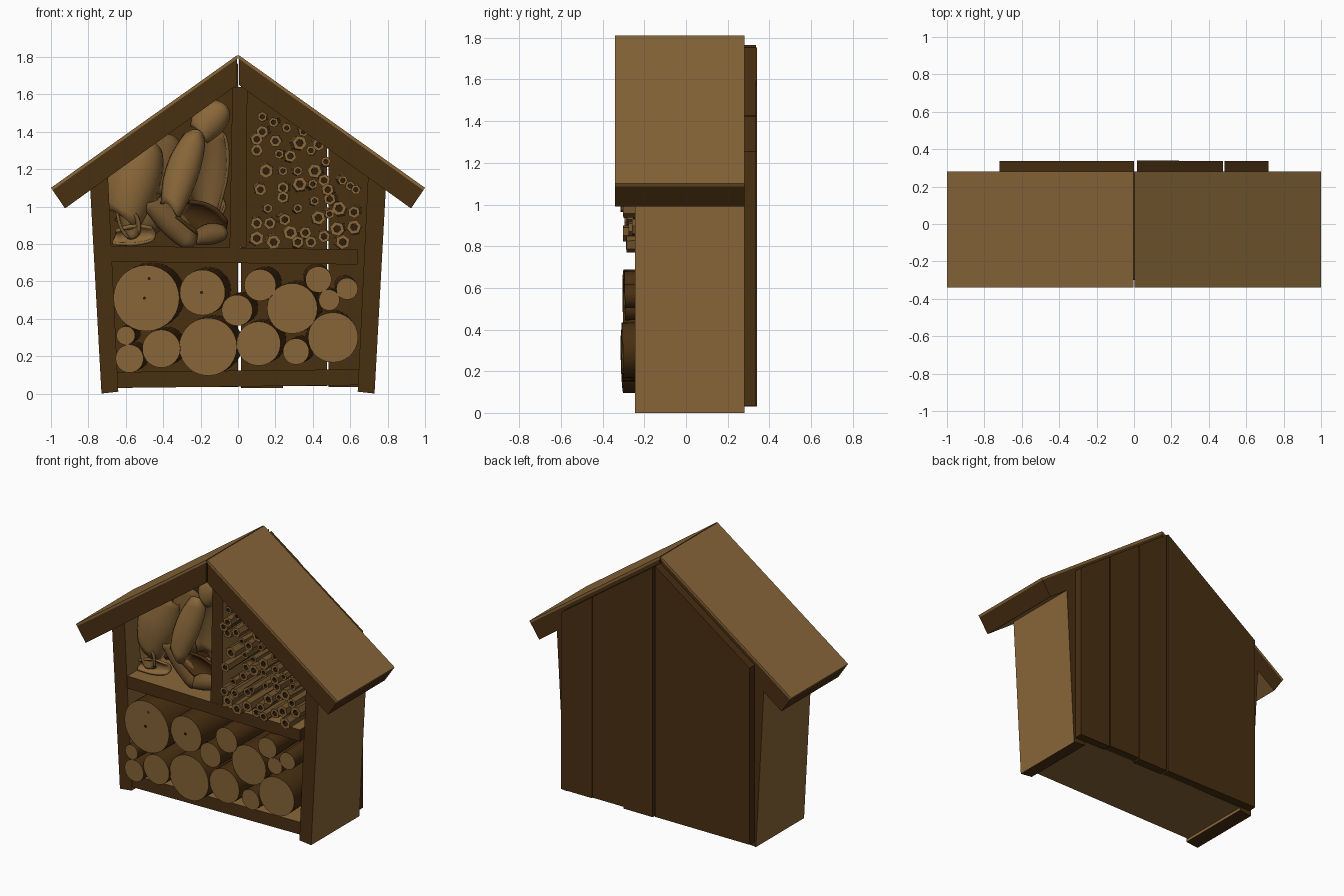
import bpy, bmesh, math, random
from mathutils import Vector, Matrix

if "Cube" in bpy.data.objects:
    bpy.data.objects.remove(bpy.data.objects["Cube"])

random.seed(4)

def mat(name, rgb):
    m = bpy.data.materials.new(name)
    m.diffuse_color = (*rgb, 1)
    m.use_nodes = True
    m.node_tree.nodes["Principled BSDF"].inputs["Base Color"].default_value = m.diffuse_color
    return m

LIGHT = mat("light_wood", (0.25, 0.135, 0.041))
DARK = mat("dark_wood", (0.066, 0.028, 0.0055))
BARK = mat("mid_bark", (0.16, 0.085, 0.026))
HOLE = mat("hole_brown", (0.03, 0.013, 0.004))

def finish(name, bm, mats, smooth=False):
    me = bpy.data.meshes.new(name)
    bm.to_mesh(me)
    bm.free()
    for m in mats:
        me.materials.append(m)
    ob = bpy.data.objects.new(name, me)
    bpy.context.collection.objects.link(ob)
    if smooth:
        bpy.ops.object.select_all(action='DESELECT')
        ob.select_set(True)
        bpy.context.view_layer.objects.active = ob
        bpy.ops.object.shade_smooth_by_angle(angle=math.radians(40))
    return ob

def board(name, pts, y0, y1, mats=(LIGHT, DARK)):
    """Front outline (x, z) extruded in y; broad faces get mats[0], edges mats[-1]."""
    bm = bmesh.new()
    a = [bm.verts.new((x, y0, z)) for x, z in pts]
    b = [bm.verts.new((x, y1, z)) for x, z in pts]
    bm.faces.new(a)
    bm.faces.new(b[::-1])
    n = len(pts)
    for i in range(n):
        j = (i + 1) % n
        bm.faces.new((a[i], b[i], b[j], a[j]))
    bmesh.ops.recalc_face_normals(bm, faces=bm.faces)
    big = max(f.calc_area() for f in bm.faces)
    for f in bm.faces:
        f.material_index = 0 if len(mats) == 1 or f.calc_area() > 0.6 * big else 1
    return finish(name, bm, mats)

def rod(name, p0, p1, r, sides, side_mat, hollow=False, spin=0.0):
    """Rod from front p0 to back p1 with light cut ends, optionally drilled."""
    p0, p1 = Vector(p0), Vector(p1)
    d = p1 - p0
    bm = bmesh.new()
    m = (Matrix.Translation((p0 + p1) / 2) @ d.to_track_quat('Z', 'Y').to_matrix().to_4x4()
         @ Matrix.Rotation(spin, 4, 'Z'))
    bmesh.ops.create_cone(bm, cap_ends=True, segments=sides, radius1=r, radius2=r,
                          depth=d.length, matrix=m)
    for f in bm.faces:
        f.material_index = 1 if len(f.verts) == 4 else 0
    if hollow:
        cap = min((f for f in bm.faces if len(f.verts) == sides),
                  key=lambda f: f.calc_center_median().y)
        bmesh.ops.inset_individual(bm, faces=[cap], thickness=r * 0.52)
        ring = bmesh.ops.extrude_discrete_faces(bm, faces=[cap])["faces"][0]
        ring.material_index = 2
        for f in bm.faces:
            if f is not ring and all(v in ring.verts for v in f.verts):
                f.material_index = 2
        bmesh.ops.translate(bm, verts=ring.verts, vec=d.normalized() * 0.05)
        for e in ring.edges:
            for f in e.link_faces:
                f.material_index = 2
    return finish(name, bm, (LIGHT, side_mat, HOLE), sides > 8)

def bark(name, p0, p1, r, arc, material, flip=1):
    """Curled strip of bark along p0-p1, bulging to the front (or back)."""
    p0, p1 = Vector(p0), Vector(p1)
    a = (p1 - p0).normalized()
    n = Vector((0, -1, 0))
    n = (n - a * n.dot(a)).normalized()
    t = a.cross(n)
    bm = bmesh.new()
    rows = []
    nu, nv = 8, 10
    for i in range(nu + 1):
        s = i / nu
        row = []
        for j in range(nv + 1):
            k = j / nv - 0.5
            th = k * arc
            rr = r * (0.7 + 0.35 * math.sin(math.pi * s)) * (1 - 0.35 * k)
            end = 0.12 * math.sin(5 * k + i) * (s - 0.5)
            p = p0.lerp(p1, s + end) + rr * (n * (math.cos(th) - 0.5) * flip + t * math.sin(th))
            row.append(bm.verts.new(p))
        rows.append(row)
    for i in range(nu):
        for j in range(nv):
            bm.faces.new((rows[i][j], rows[i][j + 1], rows[i + 1][j + 1], rows[i + 1][j]))
    ob = finish(name, bm, (material,), True)
    sol = ob.modifiers.new("thickness", 'SOLIDIFY')
    sol.thickness = 0.016
    sol.offset = 0

# Roof slabs with a thin pale top layer, and the slightly leaning side walls
for side, sx in (("left", -1), ("right", 1)):
    m = lambda pts: [(x * sx, z) for x, z in pts]
    board(f"{side}_roof_slab", m([(0.005, 1.79), (0.991, 1.087), (0.925, 0.99), (0.005, 1.65)]), -0.34, 0.28)
    board(f"{side}_roof_top", m([(0.003, 1.81), (1.0, 1.10), (0.991, 1.087), (0.003, 1.79)]), -0.34, 0.28, (LIGHT,))
    board(f"{side}_wall", m([(0.73, 0), (0.64, 0.01), (0.695, 1.155), (0.79, 1.09)]), -0.245, 0.28)

# Floor, shelf and upper divider
board("floor", [(-0.65, 0.03), (0.65, 0.045), (0.65, 0.13), (-0.65, 0.115)], -0.235, 0.28)
board("shelf", [(-0.675, 0.705), (0.64, 0.69), (0.64, 0.77), (-0.675, 0.79)], -0.24, 0.28)
board("divider", [(-0.045, 0.78), (0.045, 0.78), (0.05, 1.64), (-0.03, 1.64)], -0.235, 0.28)

# Back planks, tops cut to the roof slope
planks = [(-0.72, -0.24, 0.035, 0), (-0.24, 0.0, 0.035, 0), (0.016, 0.24, 0.03, 0.004),
          (0.24, 0.477, 0.04, 0), (0.483, 0.72, 0.035, 0)]
for i, (x0, x1, zb, extra) in enumerate(planks):
    top = lambda x: 1.765 - 0.71 * abs(x)
    board(f"back_plank_{i + 1}", [(x0, zb), (x1, zb), (x1, top(x1)), (x0, top(x0))],
          0.28, 0.336 + extra, (DARK,))

# Sawn logs below the shelf: x, z, radius
logs = [(-0.49, 0.51, .177), (-0.19, 0.54, .122), (-0.005, 0.445, .083), (0.118, 0.58, .085),
        (0.29, 0.455, .135), (0.43, 0.61, .07), (0.487, 0.50, .056), (0.583, 0.56, .058),
        (-0.60, 0.31, .05), (-0.58, 0.187, .075), (-0.41, 0.24, .102), (-0.16, 0.25, .155),
        (0.11, 0.267, .118), (0.31, 0.225, .07), (0.508, 0.30, .134)]
for i, (x, z, r) in enumerate(logs):
    y = -0.295 if z > 0.4 else -0.305
    dx = 0.03 if x < 0.4 else -0.01
    rod(f"log_{i + 1}", (x, y, z), (x + dx, 0.27, z + 0.015), r, 28, DARK)

# Small drill holes in two of the logs
for i, (x, z) in enumerate([(-0.475, 0.615), (-0.50, 0.51), (-0.195, 0.54)]):
    ob = rod(f"drill_hole_{i + 1}", (x, -0.299, z), (x, -0.292, z), 0.009, 8, HOLE)
    ob.data.materials[0] = HOLE

# Hollow six-sided sticks: x, z in hundredths
sticks = [(13, 148), (19, 145), (26, 142), (13, 140), (10, 136), (20, 135), (35, 140), (33, 134),
          (10, 130), (28, 127), (39, 130), (43, 133), (47, 124), (15, 119), (24, 119), (32, 119),
          (41, 119), (12, 109), (24, 110), (33, 112), (40, 112), (46, 114), (56, 114), (60, 111),
          (63, 109), (16, 99), (24, 105), (32, 99), (41, 103), (49, 104), (54, 99), (62, 97),
          (10, 91), (17, 91), (25, 93), (28, 86), (36, 86), (43, 94), (49, 96), (46, 84),
          (53, 88), (56, 81), (62, 89), (10, 83), (19, 81), (32, 81), (39, 81), (22, 128), (48, 109)]
for i, (x, z) in enumerate(sticks):
    r = random.choice((0.027, 0.034, 0.04))
    y = random.uniform(-0.315, -0.25)
    x, z = x / 100, z / 100
    rod(f"stick_{i + 1}", (x, y, z), (x + random.uniform(-.015, .015), 0.26, z + random.uniform(-.01, .01)),
        r, 6, BARK, True, random.uniform(0, 1))

# Curled bark filling the upper left space
pieces = [((-0.60, -0.10, 0.93), (-0.48, -0.08, 1.33), 0.14, 2.6, LIGHT, 1),
          ((-0.35, -0.16, 0.98), (-0.22, -0.10, 1.38), 0.085, 2.4, LIGHT, 1),
          ((-0.17, -0.05, 0.98), (-0.13, 0.00, 1.40), 0.11, 2.8, BARK, -1),
          ((-0.20, -0.08, 1.38), (-0.08, -0.05, 1.53), 0.09, 2.4, LIGHT, 1),
          ((-0.47, -0.10, 1.02), (-0.25, -0.12, 0.80), 0.07, 2.5, BARK, 1),
          ((-0.30, -0.14, 0.98), (-0.08, -0.10, 0.86), 0.08, 2.6, DARK, -1),
          ((-0.66, -0.14, 0.83), (-0.45, -0.12, 0.85), 0.05, 2.6, LIGHT, -1),
          ((-0.22, -0.16, 0.83), (-0.07, -0.14, 0.86), 0.05, 2.6, BARK, 1),
          ((-0.44, 0.02, 1.08), (-0.36, 0.05, 1.36), 0.11, 2.4, BARK, 1),
          ((-0.62, 0.10, 0.85), (-0.40, 0.12, 0.98), 0.10, 2.8, BARK, 1),
          ((-0.30, 0.10, 0.86), (-0.10, 0.12, 1.05), 0.10, 2.8, BARK, -1),
          ((-0.62, -0.13, 0.98), (-0.56, -0.15, 0.84), 0.05, 2.8, BARK, -1)]
for i, (p0, p1, r, arc, m, flip) in enumerate(pieces):
    bark(f"bark_{i + 1}", p0, p1, r, arc, m, flip)
